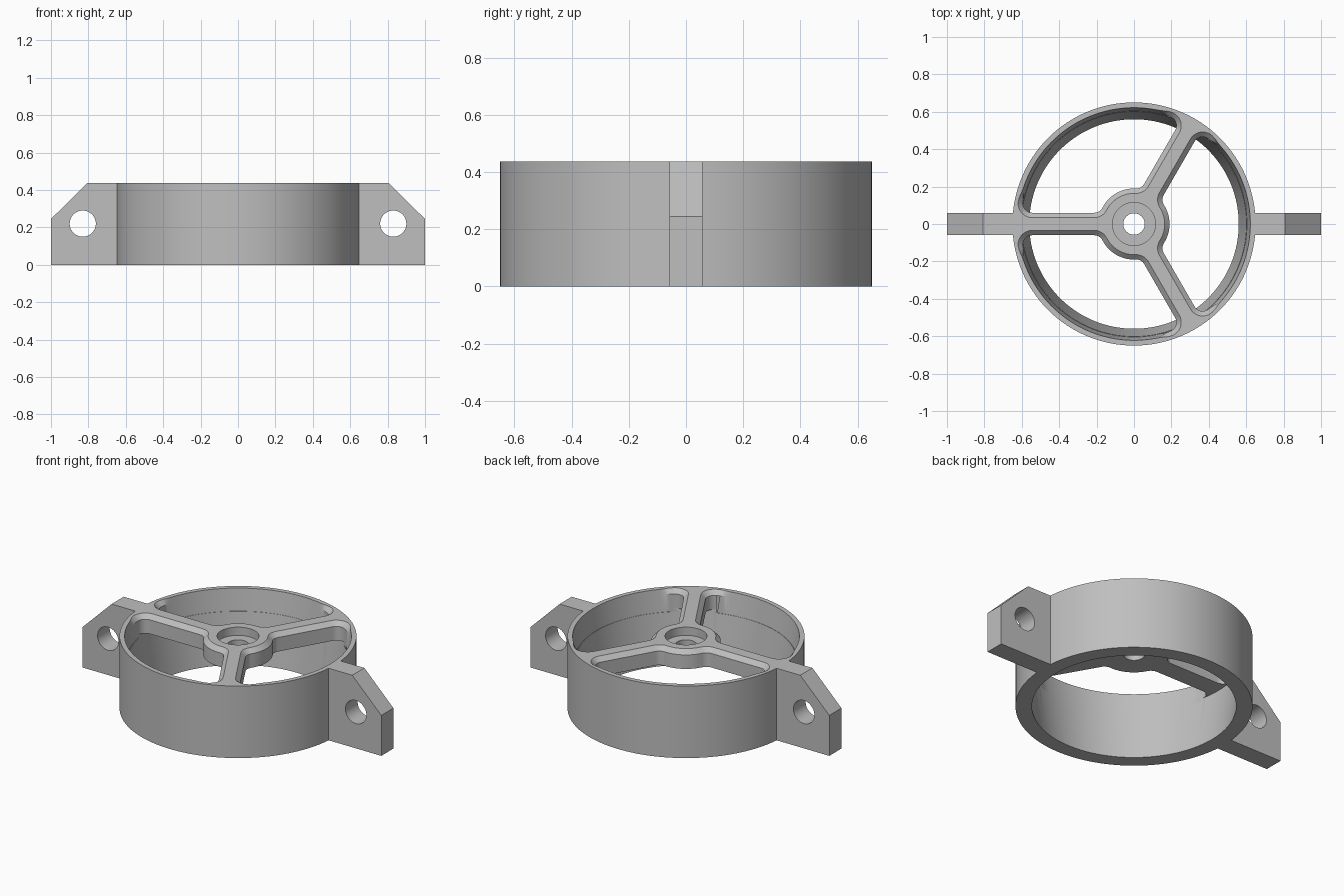
import bpy, bmesh, math
from math import sin, cos, asin, radians
from mathutils import Vector

if "Cube" in bpy.data.objects:
    bpy.data.objects.remove(bpy.data.objects["Cube"])

HEIGHT, R_OUT, R_TOP, R_BOTTOM = 0.436, 0.65, 0.62, 0.56
WEB_BOTTOM, CHAMFER = 0.325, 0.026

grey = bpy.data.materials.new("plain grey")
grey.use_nodes = True
colour = (0.52, 0.52, 0.52, 1)
grey.diffuse_color = colour
grey.node_tree.nodes["Principled BSDF"].inputs["Base Color"].default_value = colour


def loft(name, rings):
    """Closed solid through matching rings of points."""
    bm = bmesh.new()
    loops = [[bm.verts.new(p) for p in ring] for ring in rings]
    n = len(loops[0])
    for a, b in zip(loops, loops[1:]):
        for i in range(n):
            j = (i + 1) % n
            bm.faces.new((a[i], a[j], b[j], b[i]))
    bm.faces.new(loops[0][::-1])
    bm.faces.new(loops[-1])
    bmesh.ops.recalc_face_normals(bm, faces=bm.faces)
    mesh = bpy.data.meshes.new(name)
    bm.to_mesh(mesh)
    bm.free()
    mesh.materials.append(grey)
    ob = bpy.data.objects.new(name, mesh)
    bpy.context.collection.objects.link(ob)
    return ob


def circle(r, z, n=96):
    return [(r * cos(math.tau * i / n), r * sin(math.tau * i / n), z) for i in range(n)]


def combine(target, tool, operation):
    mod = target.modifiers.new(tool.name, "BOOLEAN")
    mod.operation, mod.object, mod.solver = operation, tool, "EXACT"
    tool.hide_render = True
    bpy.context.view_layer.objects.active = target
    bpy.ops.object.modifier_apply(modifier=mod.name)
    bpy.data.objects.remove(tool)


def cone_radius(z):
    return R_BOTTOM + (R_TOP - R_BOTTOM) * z / HEIGHT


def opening(z, grow, turn):
    """Rounded opening between two spokes, enlarged by grow at the chamfer."""
    rim, hub, f, gap = cone_radius(z) + 0.002, 0.19 - grow, 0.05 + grow, 0.11
    c_hub, c_rim = 0.24, cone_radius(WEB_BOTTOM) - 0.05
    psi, phi = asin(gap / c_hub), asin(gap / c_rim)
    mid = radians(60)

    def polar(r, a):
        return Vector((r * cos(a), r * sin(a)))

    def arc(centre, r, a0, a1, n):
        return [centre + polar(r, a0 + (a1 - a0) * i / n) for i in range(n + 1)]

    half = arc(Vector((0, 0)), hub, mid, psi, 6)[:-1]
    half += arc(polar(c_hub, psi), f, psi + math.pi, 1.5 * math.pi, 8)
    half += arc(polar(c_rim, phi), f, -math.pi / 2, phi, 10)
    start = c_rim + f
    # the chamfer runs out into the rim beyond each corner
    for i in range(1, 6):
        t = i / 5
        half.append(polar(start + (rim - start) * t * t * (3 - 2 * t), phi + radians(7) * t))
    half += arc(Vector((0, 0)), rim, phi + radians(7), mid, 16)[1:]

    def mirror(p):
        return polar(p.length, 2 * mid - math.atan2(p.y, p.x))

    outline = half + [mirror(p) for p in half[-2:0:-1]]
    return [(p.x * cos(turn) - p.y * sin(turn), p.x * sin(turn) + p.y * cos(turn), z)
            for p in outline]


# Outer drum
body = loft("ring_with_spokes", [circle(R_OUT, 0, 160), circle(R_OUT, HEIGHT, 160)])

# Side lugs with a sloped top corner and a cross hole
for side in (1, -1):
    profile = [(0.6, 0), (1, 0), (1, 0.245), (0.806, HEIGHT), (0.6, HEIGHT)]
    lug = loft("lug", [[(side * x, y, z) for x, z in profile] for y in (-0.058, 0.058)])
    combine(body, lug, "UNION")
    hole = loft("lug_hole", [[(side * 0.83 + x, y, 0.22 + z) for x, z, _ in circle(0.07, 0, 48)]
                             for y in (-0.2, 0.2)])
    combine(body, hole, "DIFFERENCE")

# Tapered bore below the spokes
combine(body, loft("bore", [circle(cone_radius(z), z, 160) for z in (-0.05, WEB_BOTTOM)]),
        "DIFFERENCE")

# Three chamfered openings that leave the hub and spokes
for k in range(3):
    turn = radians(60 + 120 * k)
    levels = [(WEB_BOTTOM - 0.02, 0), (HEIGHT - CHAMFER, 0),
              (HEIGHT, CHAMFER), (HEIGHT + 0.05, CHAMFER)]
    combine(body, loft("opening", [opening(z, g, turn) for z, g in levels]), "DIFFERENCE")

# Hub recess and centre hole
combine(body, loft("hub_recess", [circle(0.115, z, 64) for z in (HEIGHT - 0.05, 0.6)]), "DIFFERENCE")
combine(body, loft("hub_hole", [circle(0.057, z, 48) for z in (0.2, 0.6)]), "DIFFERENCE")

bpy.ops.object.select_all(action="DESELECT")
body.select_set(True)
bpy.context.view_layer.objects.active = body
bpy.ops.object.shade_smooth_by_angle(angle=radians(25))
